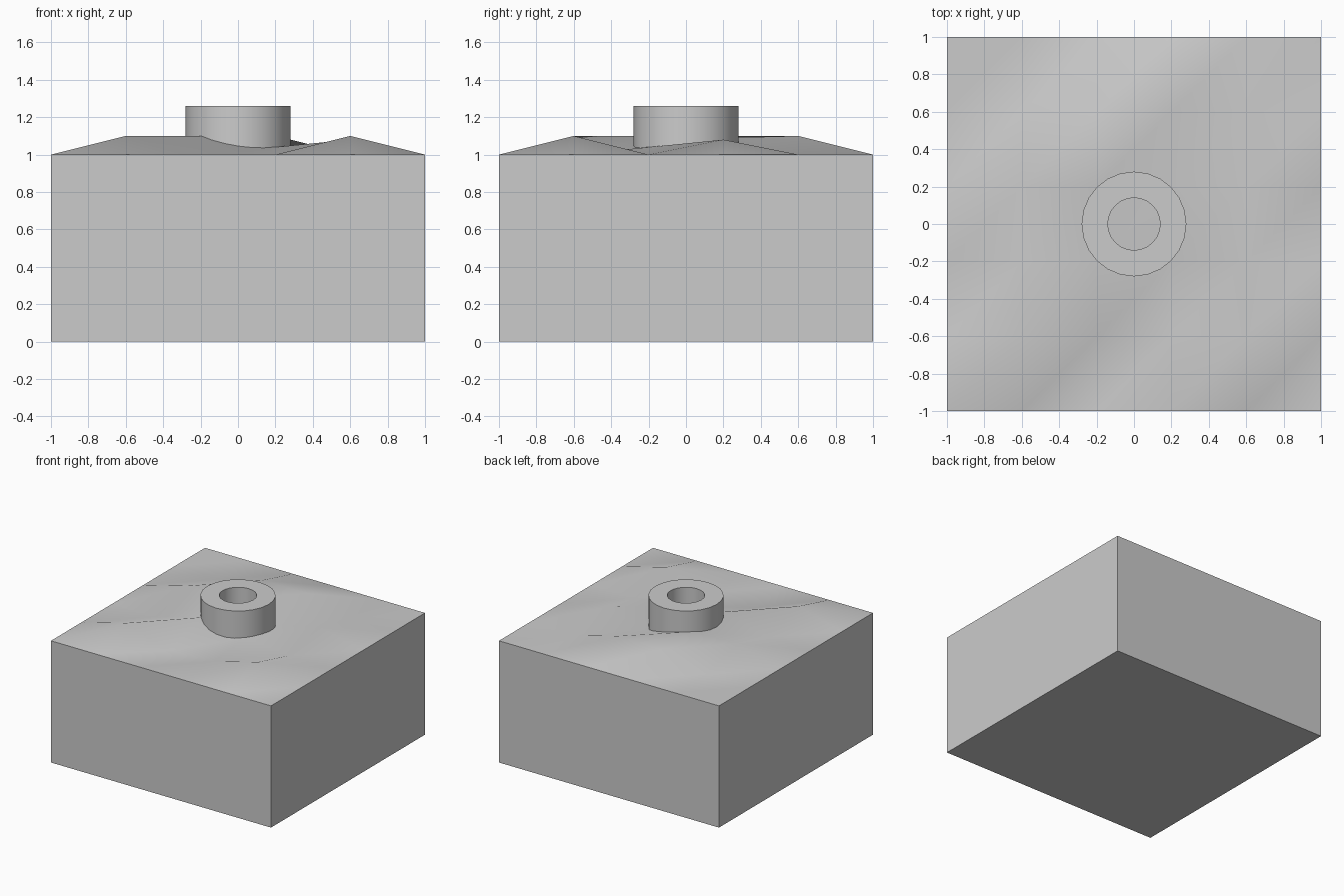
import bpy, bmesh, math

if "Cube" in bpy.data.objects:
    bpy.data.objects.remove(bpy.data.objects["Cube"])

N = 5            # cells along each side of the uneven top
STEP = 2 / N

# Inner heights above z = 1, rows from front to back, columns from left to right
BUMPS = [
    [0.10, -0.02, 0.00, 0.10],
    [0.00, 0.10, 0.04, 0.00],
    [0.10, 0.09, 0.00, 0.08],
    [0.00, 0.10, 0.10, 0.00],
]


def finish(bm, name, angle):
    bmesh.ops.recalc_face_normals(bm, faces=bm.faces[:])
    mesh = bpy.data.meshes.new(name)
    bm.to_mesh(mesh)
    bm.free()
    obj = bpy.data.objects.new(name, mesh)
    bpy.context.collection.objects.link(obj)
    bpy.ops.object.select_all(action='DESELECT')
    obj.select_set(True)
    bpy.context.view_layer.objects.active = obj
    bpy.ops.object.shade_smooth_by_angle(angle=math.radians(angle))
    return obj


def height(i, j):
    inside = 0 < i < N and 0 < j < N
    return 1 + (BUMPS[j - 1][i - 1] if inside else 0)


# Ground block: bumpy triangulated top, straight sides, flat bottom
bm = bmesh.new()
v = [[bm.verts.new((-1 + i * STEP, -1 + j * STEP, height(i, j)))
      for i in range(N + 1)] for j in range(N + 1)]
for j in range(N):
    for i in range(N):
        a, b, c, d = v[j][i], v[j][i + 1], v[j + 1][i + 1], v[j + 1][i]
        bm.faces.new((a, b, c))
        bm.faces.new((a, c, d))
rim = [e for e in bm.edges if e.is_boundary]
sides = bmesh.ops.extrude_edge_only(bm, edges=rim)["geom"]
for g in sides:
    if isinstance(g, bmesh.types.BMVert):
        g.co.z = 0
bmesh.ops.holes_fill(bm, edges=[e for e in bm.edges if e.is_boundary], sides=0)
finish(bm, "ground_block", 50)

# Ring: square-section tube sunk into the top
bm = bmesh.new()
SIDES = 24
profile = [(0.28, 0.98), (0.28, 1.26), (0.14, 1.26), (0.14, 0.98)]
rings = [[bm.verts.new((r * math.cos(2 * math.pi * k / SIDES),
                        r * math.sin(2 * math.pi * k / SIDES), z))
          for k in range(SIDES)] for r, z in profile]
for n in range(4):
    lo, hi = rings[n], rings[(n + 1) % 4]
    for k in range(SIDES):
        m = (k + 1) % SIDES
        bm.faces.new((lo[k], lo[m], hi[m], hi[k]))
finish(bm, "well_ring", 30)
